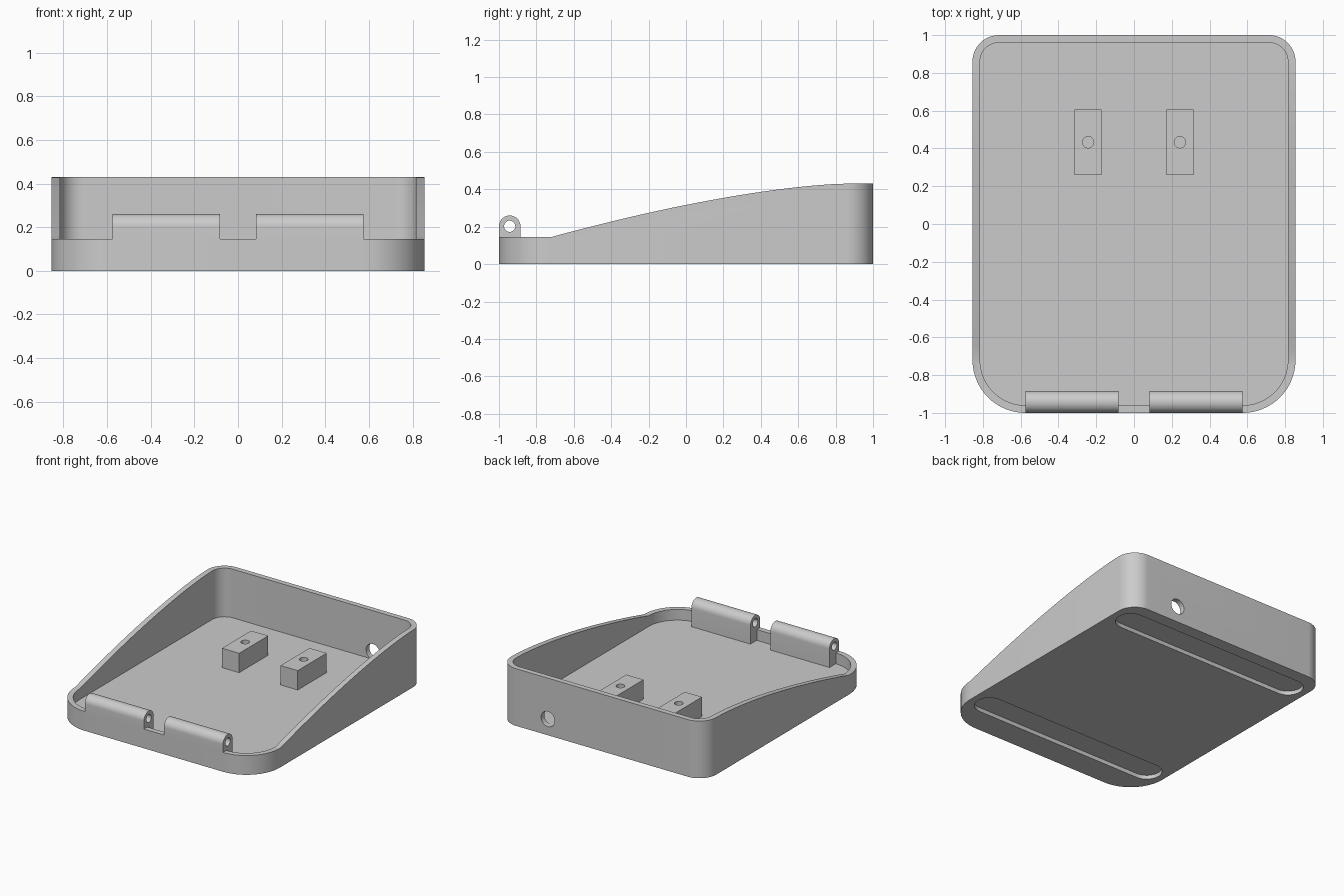
import bpy, bmesh, math

if "Cube" in bpy.data.objects:
    bpy.data.objects.remove(bpy.data.objects["Cube"])

GREY = bpy.data.materials.new("plain grey")
GREY.diffuse_color = (0.6, 0.6, 0.6, 1)
GREY.use_nodes = True
GREY.node_tree.nodes["Principled BSDF"].inputs["Base Color"].default_value = GREY.diffuse_color

FLOOR, RIM, TOP = 0.064, 0.145, 0.43
WALL = 0.04


def prism(name, pts, lo, hi, axis):
    """Extrude a closed 2D outline along an axis: x takes (y, z), y takes (x, z), z takes (x, y)."""
    def place(p, d):
        return {"x": (d, p[0], p[1]), "y": (p[0], d, p[1]), "z": (p[0], p[1], d)}[axis]
    bm = bmesh.new()
    a = [bm.verts.new(place(p, lo)) for p in pts]
    b = [bm.verts.new(place(p, hi)) for p in pts]
    bm.faces.new(a)
    bm.faces.new(b)
    n = len(pts)
    for i in range(n):
        bm.faces.new((a[i], a[(i + 1) % n], b[(i + 1) % n], b[i]))
    bmesh.ops.recalc_face_normals(bm, faces=bm.faces)
    me = bpy.data.meshes.new(name)
    bm.to_mesh(me)
    bm.free()
    me.materials.append(GREY)
    ob = bpy.data.objects.new(name, me)
    bpy.context.collection.objects.link(ob)
    return ob


def arc(cx, cy, r, start, end, steps=16):
    out = []
    for i in range(steps + 1):
        t = math.radians(start + (end - start) * i / steps)
        out.append((cx + r * math.cos(t), cy + r * math.sin(t)))
    return out


def circle(cx, cy, r):
    return arc(cx, cy, r, 0, 360, 32)[:-1]


def plan(inset):
    """Tray outline: wide front corners, tighter back corners."""
    rf, rb = 0.28 - inset, 0.14 - inset
    return (arc(0.575, -0.72, rf, -90, 0) + arc(0.715, 0.86, rb, 0, 90)
            + arc(-0.715, 0.86, rb, 90, 180) + arc(-0.575, -0.72, rf, 180, 270))


def cut(ob, *cutters):
    bpy.context.view_layer.objects.active = ob
    for c in cutters:
        m = ob.modifiers.new("cut", "BOOLEAN")
        m.operation, m.solver, m.object = "DIFFERENCE", "EXACT", c
        bpy.ops.object.modifier_apply(modifier=m.name)
        bpy.data.objects.remove(c)


def smooth(ob):
    bpy.ops.object.select_all(action="DESELECT")
    ob.select_set(True)
    bpy.context.view_layer.objects.active = ob
    bpy.ops.object.shade_smooth_by_angle(angle=math.radians(25))


# Tray: rounded block, hollowed out, with a curved slope along the rim
tray = prism("tray", plan(0), 0, TOP, "z")
cavity = prism("cavity_cutter", plan(WALL), FLOOR, 1, "z")
slope = [(-1.2, RIM)]
for i in range(25):
    t = 1 - i / 24
    slope.append((0.85 - 1.57 * t, TOP - (TOP - RIM) * t ** 1.5))
slope += [(0.85, 0.8), (-1.2, 0.8)]
rim_cutter = prism("rim_cutter", slope, -1.2, 1.2, "x")

# Cable hole through the back wall
cable = prism("cable_cutter", circle(0.45, 0.122, 0.057), 0.9, 1.1, "y")

# Two long recesses in the underside for feet
feet = []
for y in (-0.70, 0.80):
    pts = arc(0.70, y, 0.105, -90, 90) + arc(-0.70, y, 0.105, 90, 270)
    feet.append(prism("foot_cutter", pts, -0.1, 0.03, "z"))
cut(tray, cavity, rim_cutter, cable, *feet)
smooth(tray)

for side, s in (("left", -1), ("right", 1)):
    # Hinge knuckle: round top, standing on the front rim and the floor behind it
    cy, cz, r = -0.9425, 0.2025, 0.0575
    outline = ([(-1 + WALL, RIM), (-1 + WALL, FLOOR), (cy + r, FLOOR)]
               + arc(cy, cz, r, 0, 180, 20) + [(-1, RIM)])
    x0, x1 = sorted((s * 0.083, s * 0.575))
    hinge = prism(side + "_hinge_knuckle", outline, x0, x1, "x")
    cut(hinge, prism("pin_cutter", circle(cy, cz, 0.03), -1, 1, "x"))
    smooth(hinge)

    # Mounting post with a screw hole
    x0, x1 = sorted((s * 0.172, s * 0.315))
    post = prism(side + "_mounting_post",
                 [(x0, 0.26), (x1, 0.26), (x1, 0.605), (x0, 0.605)], FLOOR, 0.21, "z")
    cut(post, prism("screw_cutter", circle(s * 0.243, 0.433, 0.03), FLOOR + 0.005, 0.4, "z"))
    smooth(post)
